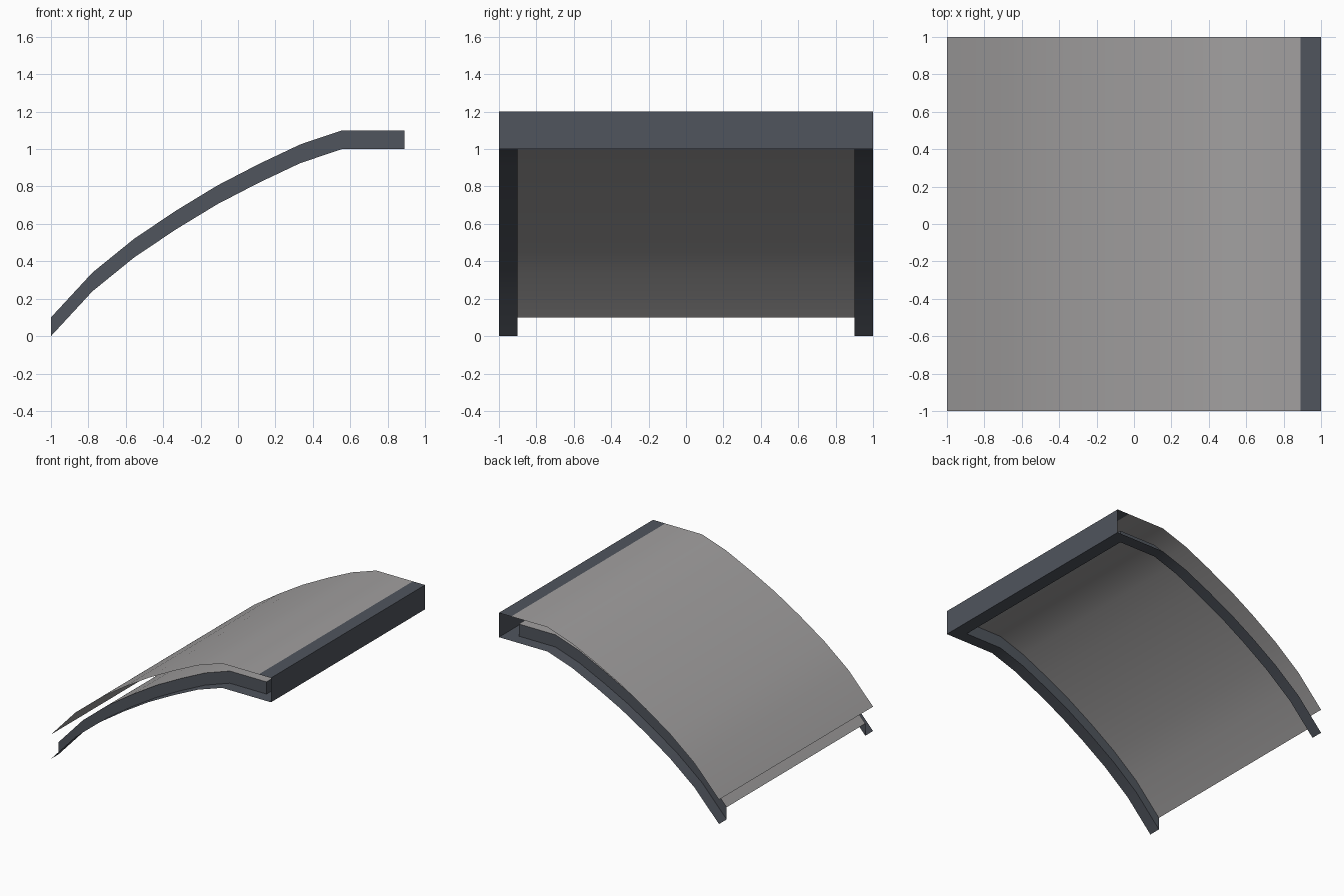
import bpy

if "Cube" in bpy.data.objects:
    bpy.data.objects.remove(bpy.data.objects["Cube"])

# Arched side profile (x, z), shared by every curved part
PROFILE = [(-1.0, 0.0), (-0.778, 0.24), (-0.556, 0.42), (-0.333, 0.57),
           (-0.111, 0.705), (0.111, 0.82), (0.333, 0.925), (0.556, 1.0),
           (0.778, 1.0), (0.889, 1.0)]
X_END = PROFILE[-1][0]
INNER, OUTER = 0.9, 1.0


def material(name, rgb):
    mat = bpy.data.materials.new(name)
    mat.diffuse_color = (*rgb, 1.0)
    mat.use_nodes = True
    mat.node_tree.nodes["Principled BSDF"].inputs["Base Color"].default_value = mat.diffuse_color
    return mat


GREY = material("light_grey", (0.36, 0.35, 0.35))
SLATE = material("dark_slate", (0.08, 0.09, 0.11))


def strip(name, side_a, side_b, mat, smooth=False):
    """Ribbon of quads between two matching rows of points."""
    n = len(side_a)
    faces = [(i, i + 1, n + i + 1, n + i) for i in range(n - 1)]
    mesh = bpy.data.meshes.new(name)
    mesh.from_pydata(side_a + side_b, [], faces)
    mesh.materials.append(mat)
    if smooth:
        mesh.shade_smooth()
    obj = bpy.data.objects.new(name, mesh)
    bpy.context.collection.objects.link(obj)
    return obj


def arch(y, lift):
    """Profile row at depth y, raised by lift."""
    return [(x, y, z + lift) for x, z in PROFILE]


# Curved outer sheet and the narrower sheet below it
strip("outer_sheet", arch(-OUTER, 0.2), arch(OUTER, 0.2), GREY, True)
strip("inner_sheet", arch(-INNER, 0.1), arch(INNER, 0.1), GREY, True)

# Side rails: a bottom flange and an upright wall along each side
for side, label in ((-1, "front"), (1, "back")):
    flange = [arch(side * INNER, 0), arch(side * OUTER, 0)]
    wall = [arch(side * INNER, 0), arch(side * INNER, 0.1)]
    if side < 0:
        flange.reverse()
        flange = [flange[1], flange[0]]
    else:
        flange.reverse()
        wall.reverse()
    strip(label + "_rail_flange", *flange, SLATE, True)
    strip(label + "_rail_wall", *wall, SLATE)

# End channel: top lip, end face and bottom lip, open at both sides
channel = [(X_END, 1.0), (1.0, 1.0), (1.0, 1.2), (X_END, 1.2)]
strip("end_channel", [(x, OUTER, z) for x, z in channel],
      [(x, -OUTER, z) for x, z in channel], SLATE)

# Upright wall closing the inner sheet at the end channel
strip("inner_end_wall", [(X_END, -INNER, 1.0), (X_END, INNER, 1.0)],
      [(X_END, -INNER, 1.1), (X_END, INNER, 1.1)], SLATE)
